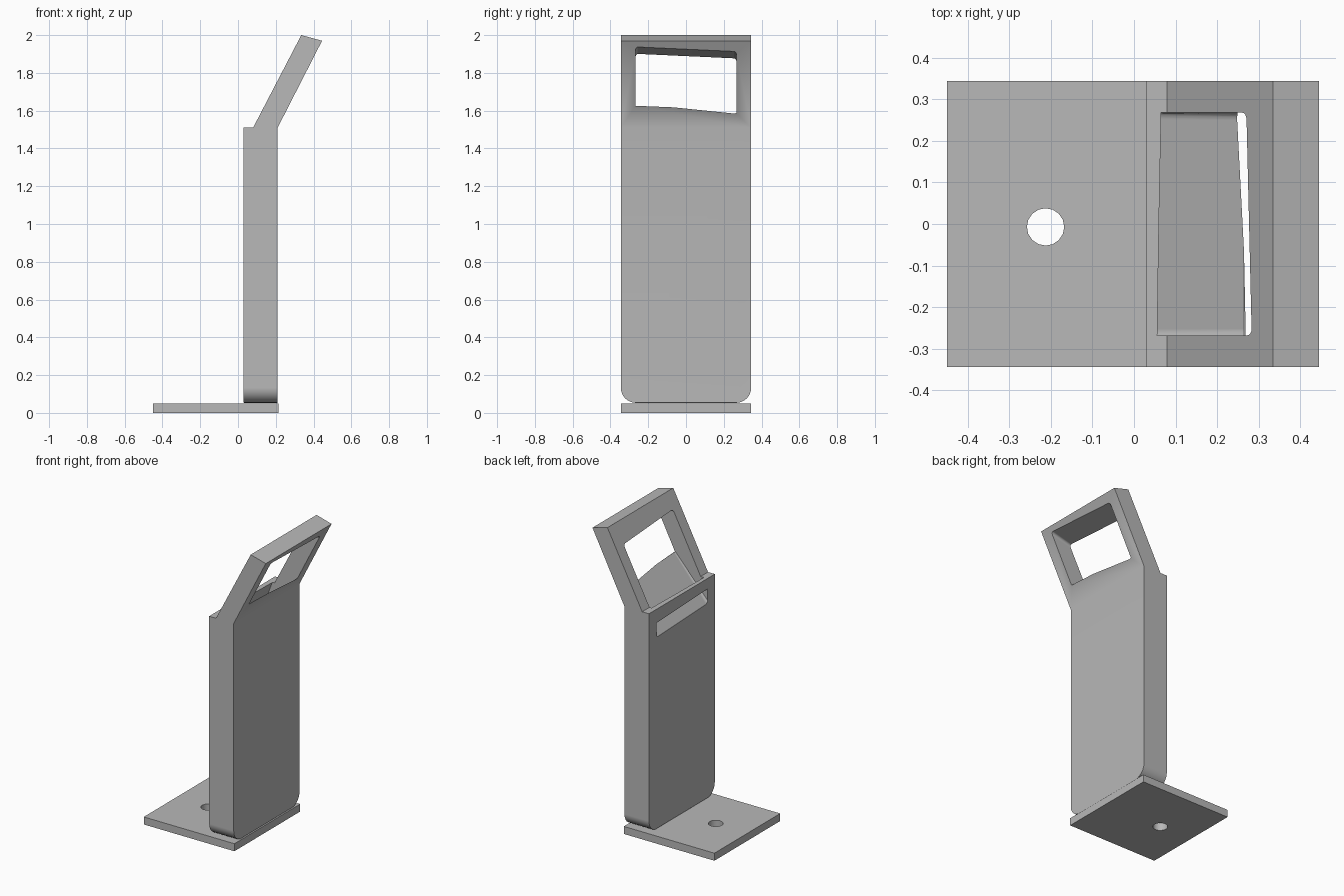
import bpy, bmesh, math
from mathutils import Vector

old = bpy.data.objects.get("Cube")
if old:
    bpy.data.objects.remove(old)

grey = bpy.data.materials.new("plain grey")
grey.use_nodes = True
colour = (0.48, 0.48, 0.48, 1)
grey.diffuse_color = colour
grey.node_tree.nodes["Principled BSDF"].inputs["Base Color"].default_value = colour

HALF = 0.345  # half depth of the whole stand


def extrude_profile(points, half):
    """Closed x-z profile swept along y."""
    bm = bmesh.new()
    face = bm.faces.new([bm.verts.new((x, -half, z)) for x, z in points])
    swept = bmesh.ops.extrude_face_region(bm, geom=[face])["geom"]
    verts = [v for v in swept if isinstance(v, bmesh.types.BMVert)]
    bmesh.ops.translate(bm, verts=verts, vec=(0, 2 * half, 0))
    bmesh.ops.recalc_face_normals(bm, faces=bm.faces)
    return bm


def bevel(bm, edges, radius, segments):
    bmesh.ops.bevel(bm, geom=edges, offset=radius, segments=segments,
                    profile=0.5, affect='EDGES', clamp_overlap=True)


def finish(bm, name):
    mesh = bpy.data.meshes.new(name)
    bmesh.ops.recalc_face_normals(bm, faces=bm.faces)
    bm.to_mesh(mesh)
    bm.free()
    mesh.materials.append(grey)
    obj = bpy.data.objects.new(name, mesh)
    bpy.context.collection.objects.link(obj)
    return obj


def activate(obj):
    bpy.ops.object.select_all(action='DESELECT')
    obj.select_set(True)
    bpy.context.view_layer.objects.active = obj


def cut(obj, cutter):
    activate(obj)
    mod = obj.modifiers.new("cut", 'BOOLEAN')
    mod.operation = 'DIFFERENCE'
    mod.solver = 'EXACT'
    mod.object = cutter
    bpy.ops.object.modifier_apply(modifier=mod.name)
    bpy.data.objects.remove(cutter)


# Base plate with a round bolt hole
plate = finish(extrude_profile([(-0.45, 0), (0.215, 0), (0.215, 0.05), (-0.45, 0.05)],
                               HALF), "base_plate")
bm = bmesh.new()
bmesh.ops.create_cone(bm, cap_ends=True, segments=16, radius1=0.045,
                      radius2=0.045, depth=0.3)
bmesh.ops.translate(bm, verts=bm.verts, vec=(-0.213, -0.007, 0))
cut(plate, finish(bm, "bolt_hole_cutter"))

# Upright post and leaning head as one profile
bm = extrude_profile([(0.03, 0.053), (0.21, 0.053), (0.21, 1.51), (0.445, 1.97),
                      (0.335, 2.0), (0.08, 1.51), (0.03, 1.51)], HALF)

# Large rounded lower corners
bevel(bm, [e for e in bm.edges
           if all(v.co.z < 0.06 for v in e.verts)
           and abs(e.verts[0].co.y - e.verts[1].co.y) < 0.01], 0.08, 6)

# Fine rounding around the post's two broad faces and the head's outer face
bm.normal_update()
outer = [f for f in bm.faces
         if abs(f.normal.x) > 0.99 or (f.normal.x > 0.8 and f.normal.z < 0)]
rims = {e for f in outer for e in f.edges
        if e.calc_face_angle(0) > 1.2
        and not all(v.co.z > 1.5 and abs(v.co.y) > 0.3 for v in e.verts
                    if abs(e.verts[0].co.y - e.verts[1].co.y) > 0.5)}
bevel(bm, list(rims), 0.012, 3)
stand = finish(bm, "post_and_head")

# Tapered window that runs down through the head to a slot in the post
bm = extrude_profile([(-0.02, 1.275), (0.265, 1.615), (0.31, 1.615), (0.52, 1.95),
                      (0.25, 1.882), (0.06, 1.51), (0.03, 1.43), (-0.02, 1.30)], 0.268)
bm.normal_update()
ends = [e for e in bm.edges
        if abs(e.verts[0].co.y - e.verts[1].co.y) < 0.01]


def on_ceiling_or_floor(e):
    low, high = sorted(v.co.x for v in e.verts)
    tall = max(v.co.z for v in e.verts)
    return (tall > 1.9 and low < 0.26) or (tall < 1.62 and high - low > 0.2)


bevel(bm, [e for e in ends if on_ceiling_or_floor(e)], 0.025, 4)
for v in bm.verts:  # slight sideways tilt of the opening
    v.co.z -= 0.04 * v.co.y
cut(stand, finish(bm, "window_cutter"))

# Smooth roundings, crisp corners
activate(stand)
bpy.ops.object.shade_smooth_by_angle(angle=math.radians(35))
weighted = stand.modifiers.new("flat_faces", 'WEIGHTED_NORMAL')
weighted.keep_sharp = True
activate(plate)
bpy.ops.object.shade_smooth_by_angle(angle=math.radians(30))
